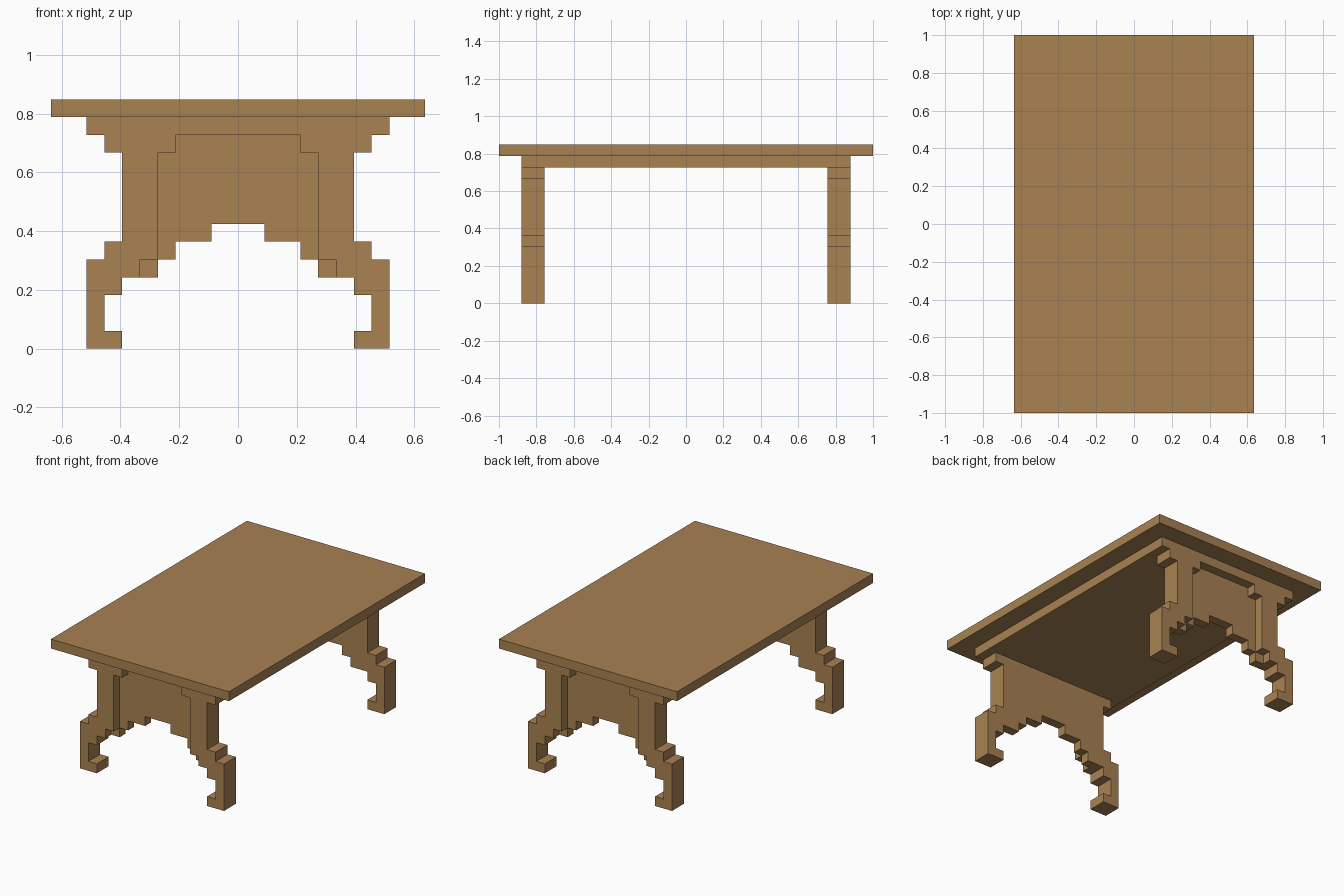
import bpy
import bmesh

cube = bpy.data.objects.get("Cube")
if cube:
    bpy.data.objects.remove(cube)

U = 2 / 33  # one block of the stepped design

wood = bpy.data.materials.new("warm brown wood")
wood.use_nodes = True
colour = (0.392, 0.223, 0.084, 1)
wood.diffuse_color = colour
wood.node_tree.nodes["Principled BSDF"].inputs["Base Color"].default_value = colour


def extrude_profile(name, profile, y0, y1):
    """Extrude an (x, z) outline in block units from y0 to y1."""
    bm = bmesh.new()
    face = bm.faces.new([bm.verts.new((x * U, y0 * U, z * U)) for x, z in profile])
    result = bmesh.ops.extrude_face_region(bm, geom=[face])
    moved = [v for v in result["geom"] if isinstance(v, bmesh.types.BMVert)]
    bmesh.ops.translate(bm, verts=moved, vec=(0, (y1 - y0) * U, 0))
    bmesh.ops.recalc_face_normals(bm, faces=bm.faces)
    mesh = bpy.data.meshes.new(name)
    bm.to_mesh(mesh)
    bm.free()
    mesh.materials.append(wood)
    obj = bpy.data.objects.new(name, mesh)
    bpy.context.collection.objects.link(obj)
    return obj


def slab(name, half_x, half_y, z0, z1):
    outline = [(-half_x, z0), (half_x, z0), (half_x, z1), (-half_x, z1)]
    return extrude_profile(name, outline, -half_y, half_y)


# Top board and the smaller board beneath it
slab("table_top", 10.5, 16.5, 13, 14)
slab("under_top", 8.5, 14.5, 12, 13)

# Stepped leg with bracket and hooked foot
leg = [(3.5, 12), (3.5, 11), (4.5, 11), (4.5, 5), (5.5, 5), (5.5, 4),
       (6.5, 4), (6.5, 3), (7.5, 3), (7.5, 1), (6.5, 1), (6.5, 0),
       (8.5, 0), (8.5, 5), (7.5, 5), (7.5, 6), (6.5, 6), (6.5, 11),
       (7.5, 11), (7.5, 12)]

# Recessed end panel with a stepped arch, one half
panel_half = [(1.5, 7), (1.5, 6), (3.5, 6), (3.5, 5), (4.5, 5), (4.5, 4),
              (5.5, 4), (5.5, 5), (4.5, 5), (4.5, 11), (3.5, 11), (3.5, 12)]
# The arch foot behind each leg is a separate small block
panel_half = [p for p in panel_half if p[1] != 4]
panel_half = [p for i, p in enumerate(panel_half) if p not in panel_half[:i]]
panel = panel_half + [(-x, z) for x, z in reversed(panel_half)]
arch_foot = [(4.5, 4), (5.5, 4), (5.5, 5), (4.5, 5)]

for end, sy in (("front", -1), ("back", 1)):
    extrude_profile(end + "_panel", panel, sy * 12.5, sy * 13.5)
    for side, sx in (("left", 1), ("right", -1)):
        extrude_profile(f"{end}_{side}_leg", [(sx * x, z) for x, z in leg],
                        sy * 12.5, sy * 14.5)
        extrude_profile(f"{end}_{side}_arch_foot", [(sx * x, z) for x, z in arch_foot],
                        sy * 12.5, sy * 13.5)
